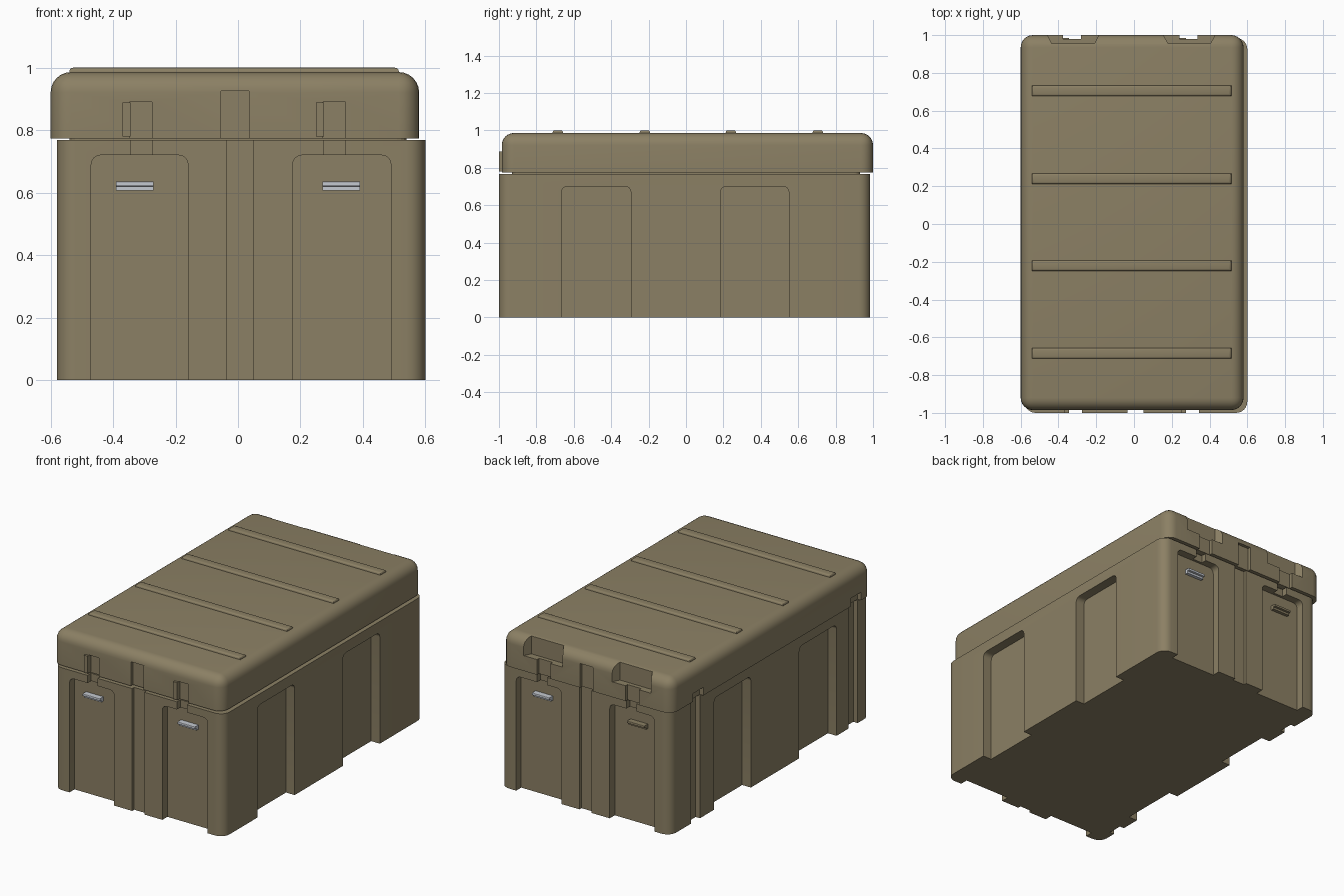
import bpy, bmesh

if "Cube" in bpy.data.objects:
    bpy.data.objects.remove(bpy.data.objects["Cube"])


def material(name, rgb):
    m = bpy.data.materials.new(name)
    m.diffuse_color = (*rgb, 1)
    m.use_nodes = True
    m.node_tree.nodes["Principled BSDF"].inputs["Base Color"].default_value = m.diffuse_color
    return m


OLIVE = material("olive plastic", (0.26, 0.216, 0.128))
STEEL = material("light steel", (0.56, 0.59, 0.64))


def box(name, lo, hi, mat=OLIVE, bevel=0.0, pick=None, seg=4):
    """Box between two corners; edges chosen by pick(direction, midpoint) are rounded."""
    bm = bmesh.new()
    bmesh.ops.create_cube(bm, size=1)
    for v in bm.verts:
        v.co = [lo[i] + (v.co[i] + 0.5) * (hi[i] - lo[i]) for i in range(3)]
    if bevel:
        edges = []
        for e in bm.edges:
            a, b = e.verts[0].co, e.verts[1].co
            axis = max(range(3), key=lambda i: abs(a[i] - b[i]))
            if pick is None or pick(axis, (a + b) / 2):
                edges.append(e)
        bmesh.ops.bevel(bm, geom=edges, offset=bevel, segments=seg,
                        profile=0.5, affect='EDGES', clamp_overlap=True)
    bmesh.ops.recalc_face_normals(bm, faces=bm.faces[:])
    me = bpy.data.meshes.new(name)
    bm.to_mesh(me)
    bm.free()
    me.materials.append(mat)
    ob = bpy.data.objects.new(name, me)
    bpy.context.collection.objects.link(ob)
    return ob


def cut(target, cutter):
    cutter.hide_render = True
    mod = target.modifiers.new("cut", 'BOOLEAN')
    mod.operation = 'DIFFERENCE'
    mod.solver = 'EXACT'
    mod.object = cutter
    bpy.context.view_layer.update()
    dg = bpy.context.evaluated_depsgraph_get()
    me = bpy.data.meshes.new_from_object(target.evaluated_get(dg))
    target.modifiers.clear()
    target.data = me
    bpy.data.objects.remove(cutter, do_unlink=True)


def smooth(ob):
    bpy.ops.object.select_all(action='DESELECT')
    ob.select_set(True)
    bpy.context.view_layer.objects.active = ob
    bpy.ops.object.shade_smooth_by_angle(angle=0.6)


def span(s, inner, outer):
    """Ordered range on the + or - side."""
    return tuple(sorted((s * inner, s * outer)))


# Main bodies
base = box("case_base", (-0.58, -1.0, 0), (0.60, 0.985, 0.768), bevel=0.06,
           pick=lambda a, m: a == 2, seg=6)
lid = box("case_lid", (-0.60, -0.985, 0.774), (0.58, 1.0, 0.986), bevel=0.065,
          pick=lambda a, m: a == 2 or m.z > 0.9, seg=6)
box("seam_lip", (-0.54, -0.93, 0.75), (0.54, 0.93, 0.79), bevel=0.03,
    pick=lambda a, m: a == 2)

# End faces: tall panels, latch slots and centre grooves
for s, face in ((-1, 1.0), (1, 0.985)):
    for x0, x1, n0, n1 in ((-0.47, -0.16, -0.345, -0.275), (0.175, 0.49, 0.275, 0.345)):
        y0, y1 = span(s, face - 0.05, 1.1)
        cut(base, box("c", (x0, y0, -0.1), (x1, y1, 0.72), bevel=0.03,
                      pick=lambda a, m: a == 1 and m.z > 0.5))
        y0, y1 = span(s, face - 0.035, 1.1)
        cut(base, box("c", (n0, y0, 0.65), (n1, y1, 0.9)))
    y0, y1 = span(s, face - 0.02, 1.1)
    cut(base, box("c", (-0.035, y0, -0.1), (0.05, y1, 0.9)))
    lf = 0.985 if s < 0 else 1.0
    y0, y1 = span(s, lf - 0.02, 1.1)
    cut(lid, box("c", (-0.055, y0, 0.7), (0.035, y1, 0.925)))

# Lid slots above the latches, with raised hasp strips at the front
for x in (-0.31, 0.31):
    cut(lid, box("c", (x - 0.037, -1.1, 0.7), (x + 0.035, -0.968, 0.89)))
    box("hasp_strip", (x - 0.06, -1.0, 0.78), (x - 0.035, -0.96, 0.888))

# Hinge pockets at the back of the lid, tapered in plan, with slots below
for x in (-0.325, 0.29):
    pocket = box("c", (x - 0.135, 0.955, 0.87), (x + 0.14, 1.1, 1.1))
    for v in pocket.data.vertices:
        if v.co.y < 1.0:
            v.co.x += 0.025 if v.co.x < x else -0.025
        else:
            v.co.x += -0.05 if v.co.x < x else 0.05
    cut(lid, pocket)
    cut(lid, box("c", (x - 0.05, 0.98, 0.7), (x + 0.045, 1.1, 0.95)))

# Long sides: tall panels
for s, face in ((-1, 0.58), (1, 0.60)):
    for y0, y1 in ((-0.665, -0.295), (0.185, 0.55)):
        x0, x1 = span(s, face - 0.06, 0.8)
        cut(base, box("c", (x0, y0, -0.1), (x1, y1, 0.70), bevel=0.03,
                      pick=lambda a, m: a == 0 and m.z > 0.5))

# Left side: hinge grooves near the corners
for y in (-0.83, 0.735):
    cut(base, box("c", (-0.8, y - 0.045, -0.1), (-0.55, y + 0.045, 0.9)))
    cut(lid, box("c", (-0.8, y - 0.05, 0.7), (-0.575, y + 0.05, 0.825)))

smooth(base)
smooth(lid)

# Cross ribs on the lid
for y in (-0.685, -0.22, 0.24, 0.705):
    smooth(box("lid_rib", (-0.54, y - 0.028, 0.97), (0.515, y + 0.028, 1.0),
               bevel=0.012, pick=lambda a, m: m.z > 0.99 and a < 2, seg=3))

# Latch catches on the end panels (the back left one is olive)
for s, face in ((-1, 0.95), (1, 0.935)):
    for x in (-0.33, 0.33):
        mat = OLIVE if s > 0 and x < 0 else STEEL
        y0, y1 = span(s, face - 0.01, face + 0.02)
        box("catch_body", (x - 0.06, y0, 0.607), (x + 0.06, y1, 0.628), mat)
        y0, y1 = span(s, face - 0.01, face + 0.035)
        box("catch_lip", (x - 0.06, y0, 0.62), (x + 0.06, y1, 0.635), mat,
            bevel=0.004, pick=lambda a, m: a == 0, seg=2)
